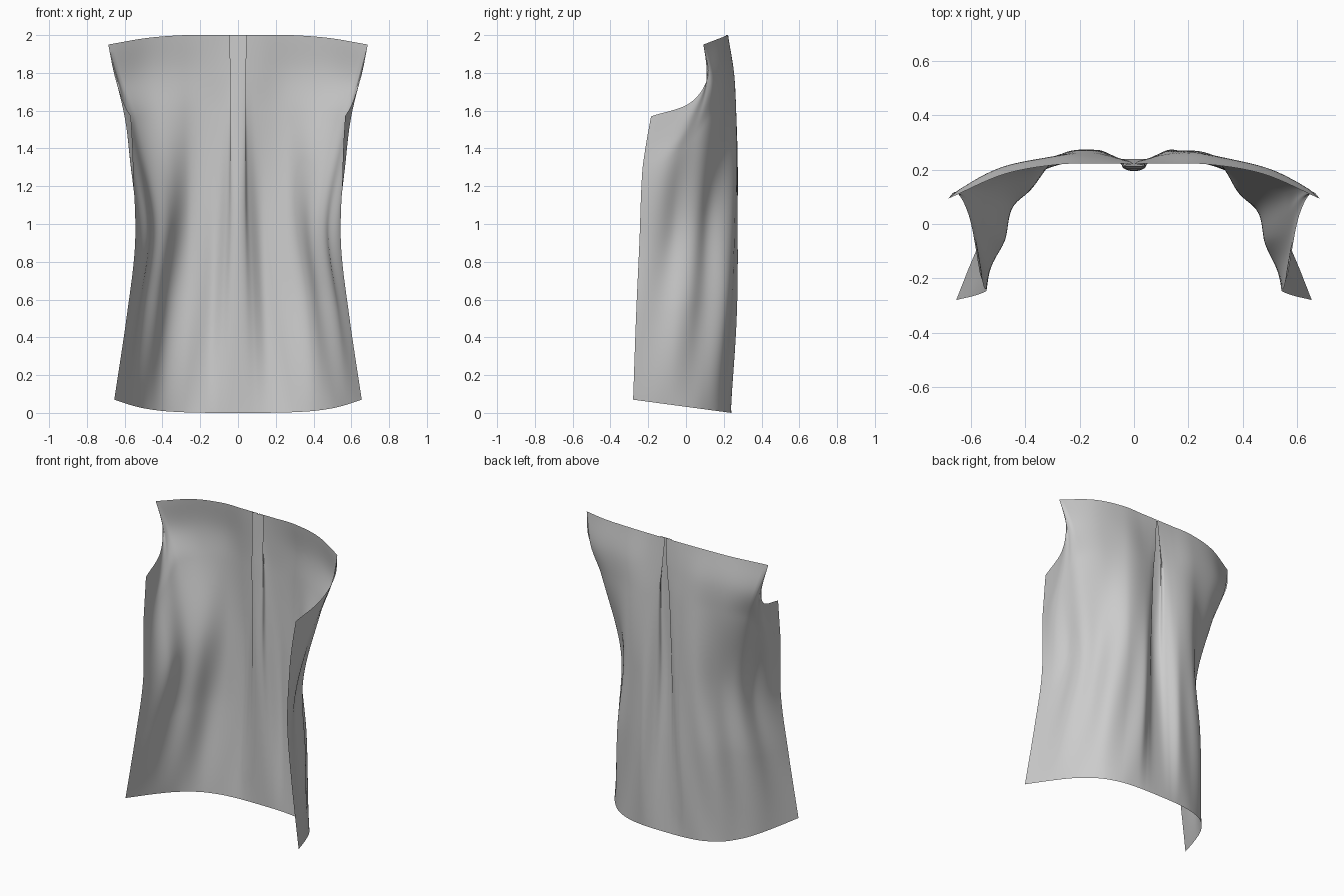
import bpy, math
from mathutils import Vector

if "Cube" in bpy.data.objects:
    bpy.data.objects.remove(bpy.data.objects["Cube"])

# Half cross-sections (x, y) from the centre pleat out to the front edge
FRAC = [0, 0.1, 0.2, 0.45, 0.7, 1]
ROWS = [
    [(0, .213), (.045, .213), (.003, .222), (.12, .222), (.28, .219),
     (.48, .183), (.687, .092), (.652, .115), (.605, .02), (.567, -.185)],
    [(0, .209), (.043, .211), (.018, .232), (.125, .243), (.285, .252),
     (.465, .215), (.625, .135), (.602, .075), (.582, -.045), (.558, -.212)],
    [(0, .203), (.042, .208), (.04, .237), (.13, .258), (.28, .254),
     (.43, .212), (.545, .12), (.565, .03), (.565, -.10), (.553, -.232)],
    [(0, .195), (.035, .205), (.06, .235), (.14, .277), (.255, .247),
     (.355, .182), (.415, .095), (.465, 0), (.51, -.11), (.545, -.247)],
    [(0, .215), (.04, .22), (.08, .24), (.15, .272), (.26, .25),
     (.37, .195), (.44, .105), (.495, .005), (.545, -.12), (.588, -.264)],
    [(0, .24), (.05, .24), (.10, .239), (.17, .235), (.28, .217),
     (.39, .17), (.475, .09), (.535, 0), (.595, -.13), (.655, -.28)],
]
# Top edge, shoulder corner and armhole heights
Z_TOP = [2, 2, 2, 2, 2, 1.985, 1.95, 1.78, 1.64, 1.57]
N = len(Z_TOP) - 1
SHARP = (1, 2, 6)      # pleat folds and shoulder corner: crisp at the top only


def hermite(p, q, m, n, u):
    u2, u3 = u * u, u ** 3
    return (p * (2*u3 - 3*u2 + 1) + m * (u3 - 2*u2 + u)
            + q * (3*u2 - 2*u3) + n * (u3 - u2))


def slope(pts, pos, j, side, crisp):
    """Tangent at knot j, mixed with the one-sided chord where crisp."""
    a, b = max(j - 1, 0), min(j + 1, len(pts) - 1)
    smooth = (pts[b] - pts[a]) / (pos[b] - pos[a])
    k = j if side > 0 else j - 1
    chord = (pts[k + 1] - pts[k]) / (pos[k + 1] - pos[k])
    return smooth.lerp(chord, crisp)


def along(pts, pos, s, crisp=lambda j: 0):
    """Smooth curve through pts placed at parameters pos."""
    i = max(k for k in range(len(pts) - 1) if pos[k] <= s)
    h = pos[i + 1] - pos[i]
    return hermite(pts[i], pts[i + 1], slope(pts, pos, i, 1, crisp(i)) * h,
                   slope(pts, pos, i + 1, -1, crisp(i + 1)) * h, (s - pos[i]) / h)


def column(j):
    """Control points down one column of the cloth."""
    i = abs(j)
    z_bot = 0.07 * (0.24 - ROWS[-1][i][1]) / 0.52
    return [Vector((math.copysign(row[i][0], j), row[i][1],
                    Z_TOP[i] + (z_bot - Z_TOP[i]) * f))
            for f, row in zip(FRAC, ROWS)]


def folds(s, t):
    """Soft slanting drape folds, fading at the hems."""
    d = abs(s)
    env = math.sin(math.pi * t) * min(1, max(0, (d - 2.5) / 1.5)) * min(1, (N - d) / 1.5)
    return 0.015 * env * math.sin(2.6 * d - 6.5 * t + (0.5 if s < 0 else 0))


# Draped back panel
cols = [column(j) for j in range(-N, N + 1)]
knot_pos = list(range(2 * N + 1))
SUB, ROW_COUNT = 9, 80
verts, faces = [], []
width = 2 * N * SUB + 1
for r in range(ROW_COUNT + 1):
    t = r / ROW_COUNT
    knots = [along(c, FRAC, t) for c in cols]
    crisp = lambda j: max(0, 1 - 3.5 * t) if abs(j - N) in SHARP else 0
    for c in range(width):
        s = c / SUB
        p = along(knots, knot_pos, s, crisp)
        out = Vector((p.x, p.y + 0.35, 0)).normalized()
        verts.append(p + out * folds(s - N, t))
for r in range(ROW_COUNT):
    for c in range(width - 1):
        a = r * width + c
        faces.append((a, a + 1, a + width + 1, a + width))

mesh = bpy.data.meshes.new("back_panel")
mesh.from_pydata(verts, [], faces)
mesh.update()
panel = bpy.data.objects.new("back_panel", mesh)
bpy.context.collection.objects.link(panel)
bpy.context.view_layer.objects.active = panel
panel.select_set(True)
bpy.ops.object.shade_smooth_by_angle(angle=math.radians(50))
